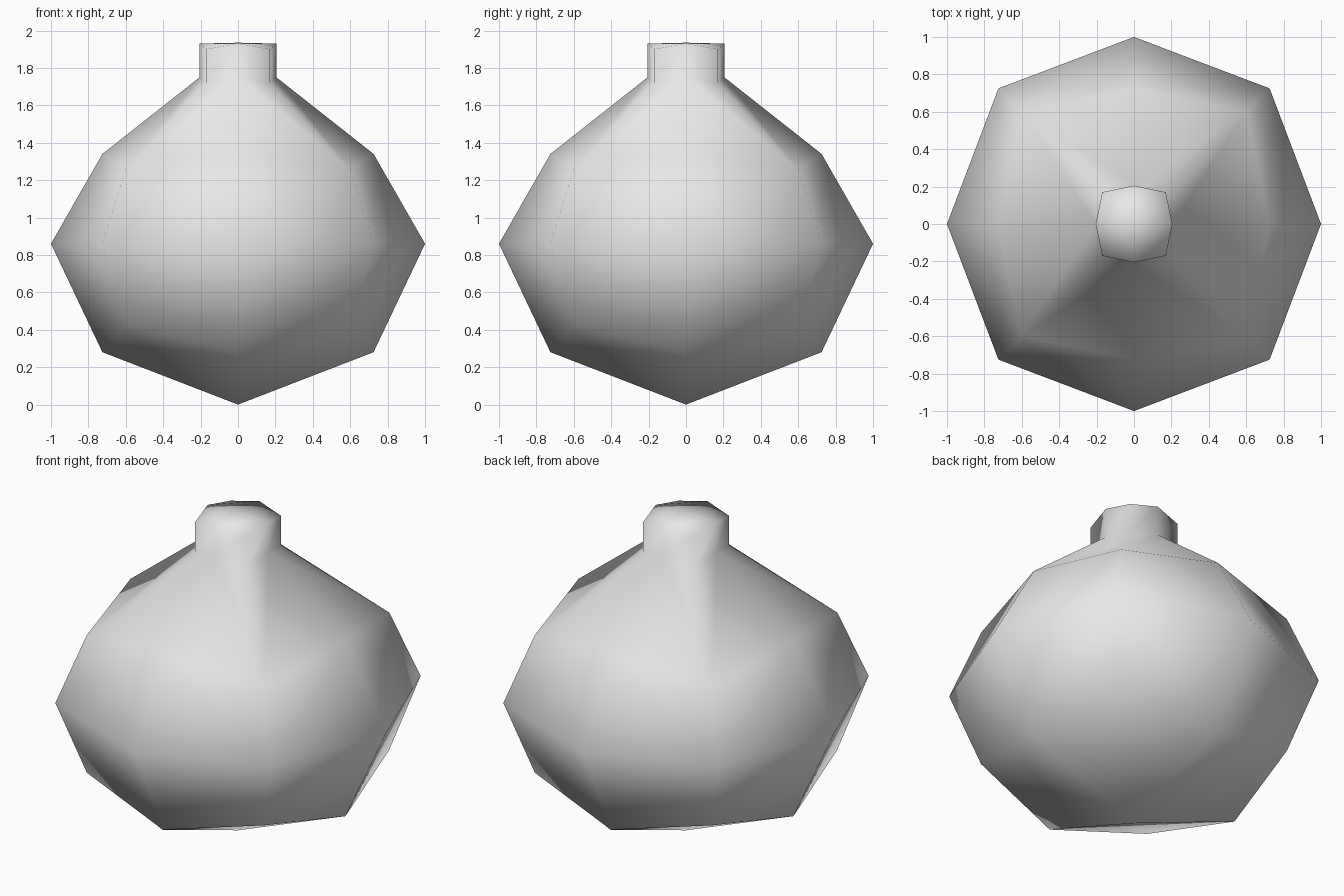
import bpy
import bmesh

default_cube = bpy.data.objects.get("Cube")
if default_cube:
    bpy.data.objects.remove(default_cube, do_unlink=True)

EQUATOR = 0.86
# Radius, lower height and upper height by vertex type: face centre, edge middle, corner
RADIUS = {1: 1.0, 2: 0.725, 3: 0.6}
LOWER = {1: 0.0, 2: 0.28, 3: 0.42}
UPPER = {2: 1.34, 3: 1.26}
# Neck rings: (radius, height) of edge middles and corners
NECK_BASE = {2: (0.205, 1.75), 3: (0.17, 1.72)}
NECK_RIM = {2: (0.205, 1.93), 3: (0.17, 1.90)}


def sign(value):
    return 0 if abs(value) < 0.05 else (1 if value > 0 else -1)


# Cube grid that becomes the round body
bm = bmesh.new()
bmesh.ops.create_cube(bm, size=2)
bmesh.ops.subdivide_edges(bm, edges=bm.edges[:], cuts=1, use_grid_fill=True)

# Two insets of the top: shoulder slope, then neck wall
top = [f for f in bm.faces if f.calc_center_median().z > 0.9]
shoulder = bmesh.ops.inset_region(bm, faces=top, thickness=0.4, use_even_offset=True)["faces"]
neck = bmesh.ops.inset_region(bm, faces=top, thickness=0.3, use_even_offset=True)["faces"]

# Classify and place every vertex
kind = {}
ring = {}
for v in bm.verts:
    sx, sy, sz = (sign(c) for c in v.co)
    n = abs(sx) + abs(sy) + abs(sz)
    reach = max(abs(v.co.x), abs(v.co.y))
    kind[v] = n
    ring[v] = "body"
    radius = RADIUS[n]
    if sz < 0:
        height = LOWER[n]
    elif sz == 0:
        height = EQUATOR
    elif reach > 0.9:
        height = UPPER[n]
    elif reach > 0.5:
        ring[v] = "base"
        radius, height = NECK_BASE[n]
    elif reach > 0.1:
        ring[v] = "rim"
        radius, height = NECK_RIM[n]
    else:
        height = 1.935
    v.co = (sx * radius, sy * radius, height)

# Split the bent quads along their creases
walls = set(neck)
slopes = set(shoulder)
for face in bm.faces[:]:
    if face in walls:
        continue
    if face in slopes:
        pair = [v for v in face.verts
                if (ring[v], kind[v]) in (("base", 2), ("body", 3))]
    else:
        pair = [v for v in face.verts if kind[v] == 2]
    if len(pair) == 2:
        bmesh.utils.face_split(face, pair[0], pair[1])

for face in bm.faces:
    face.smooth = True
bmesh.ops.recalc_face_normals(bm, faces=bm.faces[:])

mesh = bpy.data.meshes.new("flask_body")
bm.to_mesh(mesh)
bm.free()
flask = bpy.data.objects.new("flask_body", mesh)
bpy.context.collection.objects.link(flask)

# Plain light grey
grey = bpy.data.materials.new("light_grey")
grey.use_nodes = True
colour = (0.8, 0.8, 0.8, 1.0)
grey.diffuse_color = colour
grey.node_tree.nodes["Principled BSDF"].inputs["Base Color"].default_value = colour
mesh.materials.append(grey)
